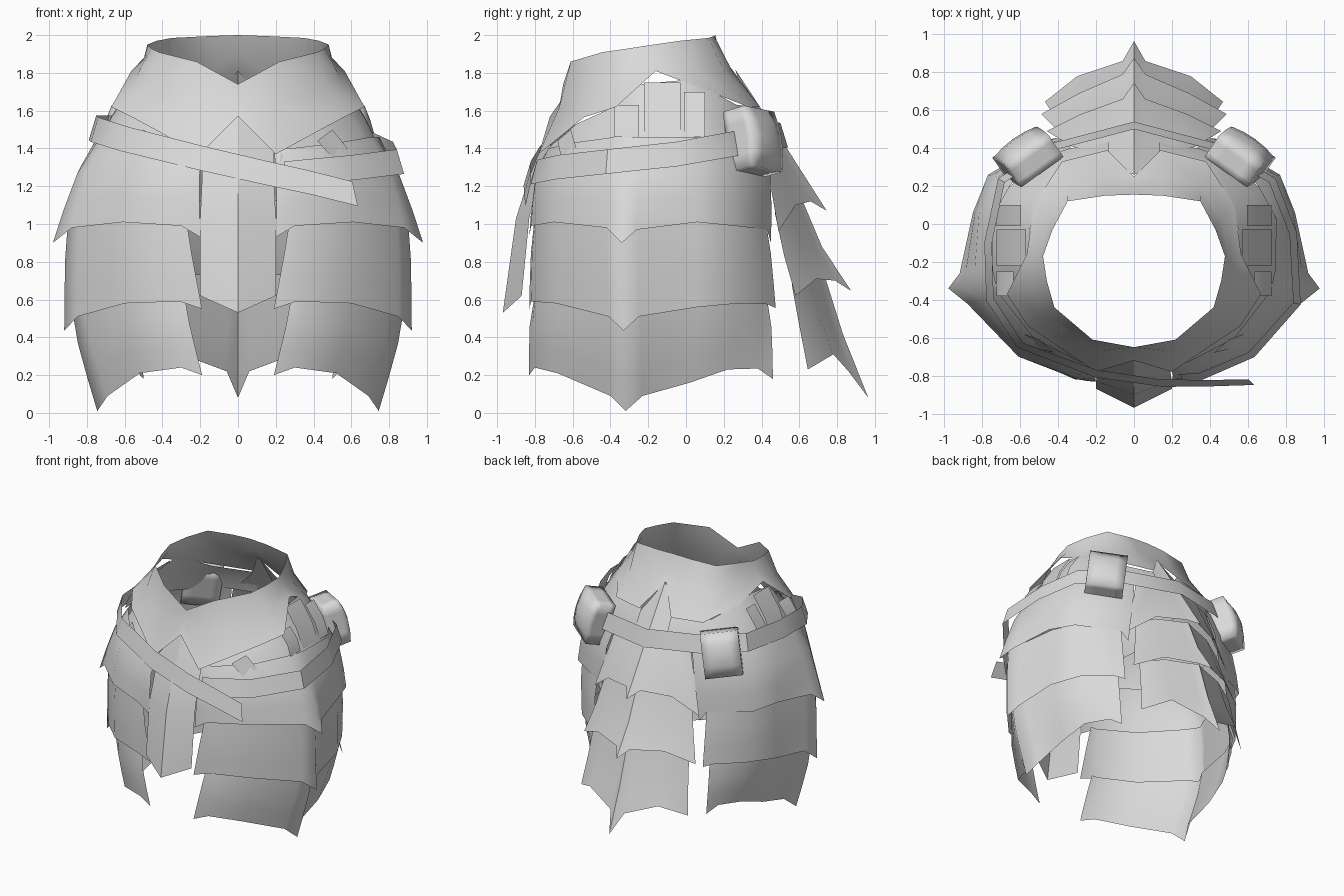
import bpy, bmesh, math
from mathutils import Vector, Matrix

grey = bpy.data.materials.new("light_grey")
grey.diffuse_color = (0.7, 0.7, 0.7, 1)


def finish(name, bm, mirror, angle, merge=True):
    me = bpy.data.meshes.new(name)
    bm.to_mesh(me)
    bm.free()
    me.materials.append(grey)
    ob = bpy.data.objects.new(name, me)
    bpy.context.collection.objects.link(ob)
    bpy.ops.object.select_all(action='DESELECT')
    ob.select_set(True)
    bpy.context.view_layer.objects.active = ob
    bpy.ops.object.shade_smooth_by_angle(angle=math.radians(angle))
    if mirror:
        mod = ob.modifiers.new("mirror", 'MIRROR')
        mod.use_mirror_merge = merge
        mod.merge_threshold = 0.002
    return ob


def sheet(name, rings, mirror=True, angle=40, merge=True):
    """Thin plate lofted through rows of points, top row first."""
    bm = bmesh.new()
    rows = [[bm.verts.new(p) for p in r] for r in rings]
    for a, b in zip(rows, rows[1:]):
        for i in range(len(a) - 1):
            bm.faces.new((a[i], b[i], b[i + 1], a[i + 1]))
    return finish(name, bm, mirror, angle, merge)


def outward(v):
    return Vector((v.x, v.y + 0.2, 0)).normalized()


def blend(a, b, t, bulge=0.0):
    """Row between two rows, pushed outwards by a bulge."""
    out = []
    for p, q in zip(a, b):
        v = Vector(p).lerp(Vector(q), t)
        out.append(v + outward(v) * bulge)
    return out


def ribbon(name, path, width, mirror=False, lean=0.02):
    """Upright strap along a path, leaning in at its top."""
    up, low = [], []
    for p in path:
        v = Vector(p)
        d = outward(v) * lean
        up.append(v - d + Vector((0, 0, width / 2)))
        low.append(v + d - Vector((0, 0, width / 2)))
    return sheet(name, [up, low], mirror)


# waist band with pointed notches at front, sides and back
band_top = [(0, -.65, 1.74), (.22, -.61, 1.86), (.42, -.44, 1.91), (.46, -.3, 1.93), (.48, -.17, 1.95),
            (.43, -.03, 1.97), (.35, .12, 1.985), (.15, .15, 1.995), (0, .155, 2.0)]
band_low = [(0, -.72, 1.57), (.2, -.78, 1.37), (.56, -.54, 1.565), (.67, -.37, 1.62), (.565, -.16, 1.81),
            (.53, .1, 1.71), (.38, .33, 1.62), (.14, .39, 1.62), (0, .25, 1.81)]
sheet("waist_band", [band_top, blend(band_top, band_low, .5, -.025), band_low], angle=60)

# inner hip panels under the band
hip_top = [(.22, -.71, 1.42), (.4, -.58, 1.53), (.54, -.36, 1.63), (.555, -.25, 1.74), (.55, -.03, 1.76),
           (.515, .12, 1.71), (.41, .27, 1.63), (.13, .37, 1.62)]
hip_low = [(.22, -.77, 1.3), (.56, -.61, 1.33), (.72, -.4, 1.36), (.76, -.22, 1.38), (.76, 0, 1.38),
           (.69, .17, 1.4), (.45, .37, 1.42), (.13, .45, 1.42)]
sheet("hip_panel", [hip_top, blend(hip_top, hip_low, .5, .015), hip_low], angle=60)

# small curved plates on the hips
for i, (y0, y1, z0, z1) in enumerate([(-.38, -.25, 1.46, 1.63), (-.22, -.03, 1.46, 1.75), (-.01, .1, 1.46, 1.7)]):
    zs = (z1, (z0 + z1) / 2, z0)
    xs = [.57 + (1.75 - z) * .54 + (.02 if k == 1 else 0) for k, z in enumerate(zs)]
    sheet(f"hip_plate_{i}", [[(x, y0, z), (x, y1, z)] for x, z in zip(xs, zs)], angle=60)
# strap tails at the front of the hips
sheet("hip_tail", [[(.42, -.68, 1.44), (.5, -.61, 1.5)], [(.5, -.66, 1.35), (.58, -.58, 1.4)]])

# side skirts: three overlapping layers per side, each ending in a point
skirt1_top = [(.19, -.73, 1.4), (.28, -.73, 1.4), (.53, -.6, 1.43), (.7, -.38, 1.46), (.73, -.31, 1.46),
              (.745, -.24, 1.46), (.75, .03, 1.46), (.65, .21, 1.45), (.42, .37, 1.46), (.33, .4, 1.46)]
skirt1_low = [(.2, -.83, .93), (.3, -.82, .99), (.61, -.7, 1.01), (.88, -.42, .98), (.98, -.34, .9),
              (.92, -.26, .97), (.85, .06, 1.01), (.77, .26, .99), (.48, .43, .97), (.43, .45, .9)]
skirt2_top = [(.27, -.805, 1.0), (.32, -.8, 1.0), (.6, -.68, 1.02), (.84, -.42, 1.02), (.9, -.33, 1.02),
              (.86, -.25, 1.02), (.82, .06, 1.02), (.73, .26, 1.02), (.54, .39, 1.0), (.48, .425, 1.0)]
skirt2_low = [(.19, -.83, .55), (.31, -.82, .59), (.6, -.69, .58), (.85, -.41, .51), (.92, -.33, .435),
              (.87, -.25, .51), (.83, .06, .56), (.72, .28, .58), (.54, .43, .575), (.48, .475, .555)]
skirt3_top = [(.28, -.805, .6), (.33, -.8, .6), (.59, -.67, .6), (.82, -.4, .58), (.88, -.32, .56),
              (.84, -.24, .58), (.8, .06, .6), (.71, .26, .6), (.56, .39, .6), (.51, .43, .6)]
skirt3_low = [(.19, -.83, .2), (.3, -.8, .24), (.52, -.68, .21), (.69, -.4, .09), (.745, -.32, .01),
              (.7, -.23, .09), (.69, .02, .16), (.65, .22, .23), (.55, .38, .235), (.5, .46, .18)]
for n, top, low, b in [("upper", skirt1_top, skirt1_low, .035), ("middle", skirt2_top, skirt2_low, .008),
                       ("lower", skirt3_top, skirt3_low, .015)]:
    sheet(f"side_skirt_{n}", [top, blend(top, low, .35, b), blend(top, low, .7, b * .6), low], angle=80)

# centre front flap with a ridge
sheet("front_flap", [[(0, -.7, 1.57), (.1, -.71, 1.48), (.19, -.72, 1.38)],
                     [(0, -.83, 1.25), (.1, -.8, 1.25), (.19, -.77, 1.25)],
                     [(0, -.9, 1.03), (.1, -.865, 1.03), (.2, -.83, 1.03)],
                     [(0, -.97, .53), (.1, -.92, .575), (.2, -.87, .62)]], angle=30, merge=False)

# rear flap: three ridged layers flaring backwards
sheet("rear_flap_upper", [[(0, .26, 1.82), (.04, .28, 1.76), (.1, .33, 1.66), (.14, .36, 1.6)],
                          [(0, .49, 1.47), (.06, .47, 1.46), (.22, .44, 1.44), (.33, .41, 1.42)],
                          [(0, .745, 1.07), (.06, .66, 1.12), (.28, .58, 1.1), (.46, .49, .96)]],
      angle=60, merge=False)
sheet("rear_flap_middle", [[(0, .61, 1.14), (.06, .58, 1.14), (.24, .53, 1.12), (.38, .47, 1.06)],
                           [(0, .72, .88), (.06, .68, .89), (.26, .61, .88), (.43, .52, .83)],
                           [(0, .875, .645), (.06, .79, .7), (.29, .69, .71), (.49, .58, .62)]],
      angle=60, merge=False)
sheet("rear_flap_lower", [[(0, .73, .74), (.06, .7, .74), (.25, .64, .73), (.42, .56, .68)],
                          [(0, .83, .42), (.06, .78, .44), (.27, .71, .5), (.44, .6, .46)],
                          [(0, .965, .08), (.06, .86, .22), (.3, .78, .31), (.47, .645, .23)]],
      angle=60, merge=False)

# belt wrapped round the hips, crossing itself at the front with a loose end
ribbon("belt", [(.25, -.81, 1.265), (.35, -.805, 1.275), (.62, -.69, 1.3), (.86, -.42, 1.33), (.84, -.05, 1.37),
                (.73, .23, 1.42), (.42, .41, 1.45), (0, .52, 1.47), (-.42, .41, 1.49), (-.7, .23, 1.51),
                (-.77, -.1, 1.51), (-.76, -.4, 1.5), (-.6, -.64, 1.45), (-.2, -.79, 1.35), (.15, -.84, 1.27),
                (.38, -.84, 1.22), (.62, -.835, 1.16)], .13)

# rounded pouches on the rear of the belt
bm = bmesh.new()
bmesh.ops.create_cube(bm, size=1)
bmesh.ops.subdivide_edges(bm, edges=bm.edges[:], cuts=3, use_grid_fill=True)
for v in bm.verts:
    u, w = v.co.x * 2, v.co.z * 2
    bulge = .05 * (1 - u * u * .5) * (1 - w * w) if v.co.y > 0 else 0
    v.co = Vector((v.co.x * .275, v.co.y * .14 + bulge, v.co.z * .33))
place = Matrix.Translation((.56, .352, 1.435)) @ Matrix.Rotation(math.radians(-34), 4, 'Z') \
    @ Matrix.Rotation(math.radians(14), 4, 'X') @ Matrix.Rotation(math.radians(-7), 4, 'Y')
bmesh.ops.transform(bm, matrix=place, verts=bm.verts[:])
finish("pouch", bm, True, 120)
